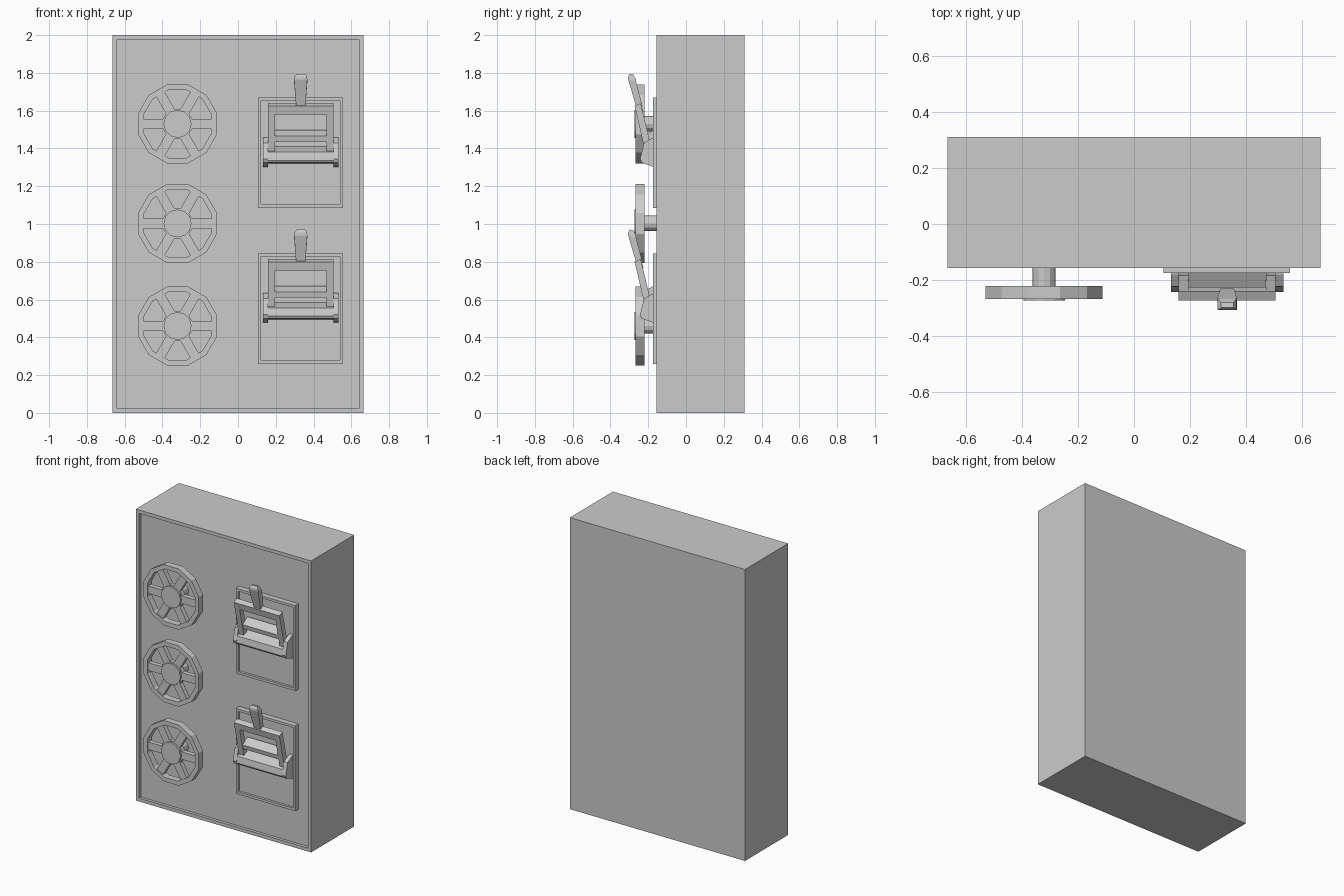
import bpy, bmesh, math
from mathutils import Vector

cube = bpy.data.objects.get("Cube")
if cube:
    bpy.data.objects.remove(cube, do_unlink=True)


def finish(bm, name):
    bmesh.ops.recalc_face_normals(bm, faces=bm.faces)
    mesh = bpy.data.meshes.new(name)
    bm.to_mesh(mesh)
    bm.free()
    obj = bpy.data.objects.new(name, mesh)
    bpy.context.collection.objects.link(obj)
    return obj


def loft(bm, rings):
    """Skin equal-sized rings of points and cap both ends."""
    loops = [[bm.verts.new(p) for p in ring] for ring in rings]
    n = len(loops[0])
    for a, b in zip(loops, loops[1:]):
        for i in range(n):
            j = (i + 1) % n
            bm.faces.new((a[i], a[j], b[j], b[i]))
    bm.faces.new(loops[0])
    bm.faces.new(loops[-1])


def side_prism(bm, profile, x0, x1):
    """Extrude a (y, z) profile along x."""
    loft(bm, [[(x, y, z) for y, z in profile] for x in (x0, x1)])


def circle(sides, radius, y, centre, turn=0.0):
    return [Vector((centre[0] + radius * math.cos(turn + math.tau * i / sides), y,
                    centre[1] + radius * math.sin(turn + math.tau * i / sides)))
            for i in range(sides)]


def recessed_box(name, x0, x1, y0, y1, z0, z1, rim, depth):
    """Box whose front face is inset and sunk inward."""
    bm = bmesh.new()
    side_prism(bm, [(y0, z0), (y1, z0), (y1, z1), (y0, z1)], x0, x1)
    bmesh.ops.recalc_face_normals(bm, faces=bm.faces)
    front = min(bm.faces, key=lambda f: f.calc_center_median().y)
    bmesh.ops.inset_region(bm, faces=[front], thickness=rim)
    wall = bmesh.ops.inset_region(bm, faces=[front], thickness=0, depth=0)
    bmesh.ops.translate(bm, verts=front.verts, vec=(0, depth, 0))
    return finish(bm, name)


# Cabinet with a shallow front panel
recessed_box("cabinet", -0.665, 0.665, -0.157, 0.31, 0, 2, 0.033, 0.02)


# Valve wheels: rim, six spokes, hub and shaft
def valve_wheel(name, cx, cz):
    bm = bmesh.new()
    c, turn = (cx, cz), math.pi / 12
    front, back = -0.267, -0.221
    loops = [[bm.verts.new(p) for p in circle(12, r, y, c, turn)]
             for r, y in ((0.216, front), (0.216, back), (0.186, back), (0.186, front))]
    for k in range(4):
        a, b = loops[k], loops[(k + 1) % 4]
        for i in range(12):
            j = (i + 1) % 12
            bm.faces.new((a[i], a[j], b[j], b[i]))
    for k in range(6):
        ang = k * math.tau / 6
        out = Vector((math.cos(ang), 0, math.sin(ang)))
        across = Vector((-out.z, 0, out.x)) * 0.026
        origin = Vector((cx, 0, cz))
        loft(bm, [[origin + out * r + across * s + Vector((0, y, 0))
                   for s, y in ((-1, -0.26), (1, -0.26), (1, -0.228), (-1, -0.228))]
                  for r in (0.06, 0.182)])
    for sides, r, y0, y1 in ((6, 0.092, -0.26, -0.228),
                             (12, 0.074, -0.272, -0.224),
                             (12, 0.041, -0.23, -0.135)):
        loft(bm, [circle(sides, r, y, c) for y in (y0, y1)])
    return finish(bm, name)


for label, z in (("upper", 1.53), ("middle", 1.003), ("lower", 0.46)):
    valve_wheel(label + "_valve_wheel", -0.32, z)


# Lever switches: mounting plate, hinge brackets, tilted frame and grip
def lever_switch(label, dz):
    cx = 0.332
    parts = [recessed_box(label + "_switch_plate", 0.105, 0.556, -0.174, -0.135,
                          1.085, 1.67, 0.024, 0.016)]

    bm = bmesh.new()
    bracket = [(-0.15, 1.46), (-0.18, 1.455), (-0.222, 1.43), (-0.243, 1.345),
               (-0.235, 1.325), (-0.175, 1.303), (-0.15, 1.303)]
    for s in (-1, 1):
        side_prism(bm, bracket, cx + s * 0.2, cx + s * 0.173)
    parts.append(finish(bm, label + "_hinge_brackets"))

    bm = bmesh.new()
    arm = [(-0.24, 1.64), (-0.272, 1.625), (-0.215, 1.38), (-0.178, 1.38)]
    for s in (-1, 1):
        side_prism(bm, arm, cx + s * 0.173, cx + s * 0.136)
    top_bar = [(-0.24, 1.64), (-0.272, 1.625), (-0.261, 1.58), (-0.224, 1.59)]
    mid_bar = [(-0.172, 1.497), (-0.23, 1.465), (-0.224, 1.435), (-0.17, 1.45)]
    low_bar = [(-0.16, 1.41), (-0.235, 1.38), (-0.242, 1.337), (-0.235, 1.325), (-0.16, 1.32)]
    for bar, half in ((top_bar, 0.14), (mid_bar, 0.14), (low_bar, 0.175)):
        side_prism(bm, bar, cx - half, cx + half)
    parts.append(finish(bm, label + "_lever_frame"))

    # Grip sections: half width, front y and z, back y and z
    sections = ((0.024, -0.262, 1.615, -0.23, 1.622),
                (0.035, -0.306, 1.765, -0.264, 1.752),
                (0.033, -0.306, 1.78, -0.265, 1.765),
                (0.022, -0.298, 1.795, -0.28, 1.793))
    bm = bmesh.new()
    loft(bm, [[(cx - w, yf, zf), (cx + w, yf, zf), (cx + w, yb, zb), (cx - w, yb, zb)]
              for w, yf, zf, yb, zb in sections])
    parts.append(finish(bm, label + "_lever_grip"))
    for part in parts:
        part.location.z = dz


lever_switch("upper", 0)
lever_switch("lower", -0.825)
